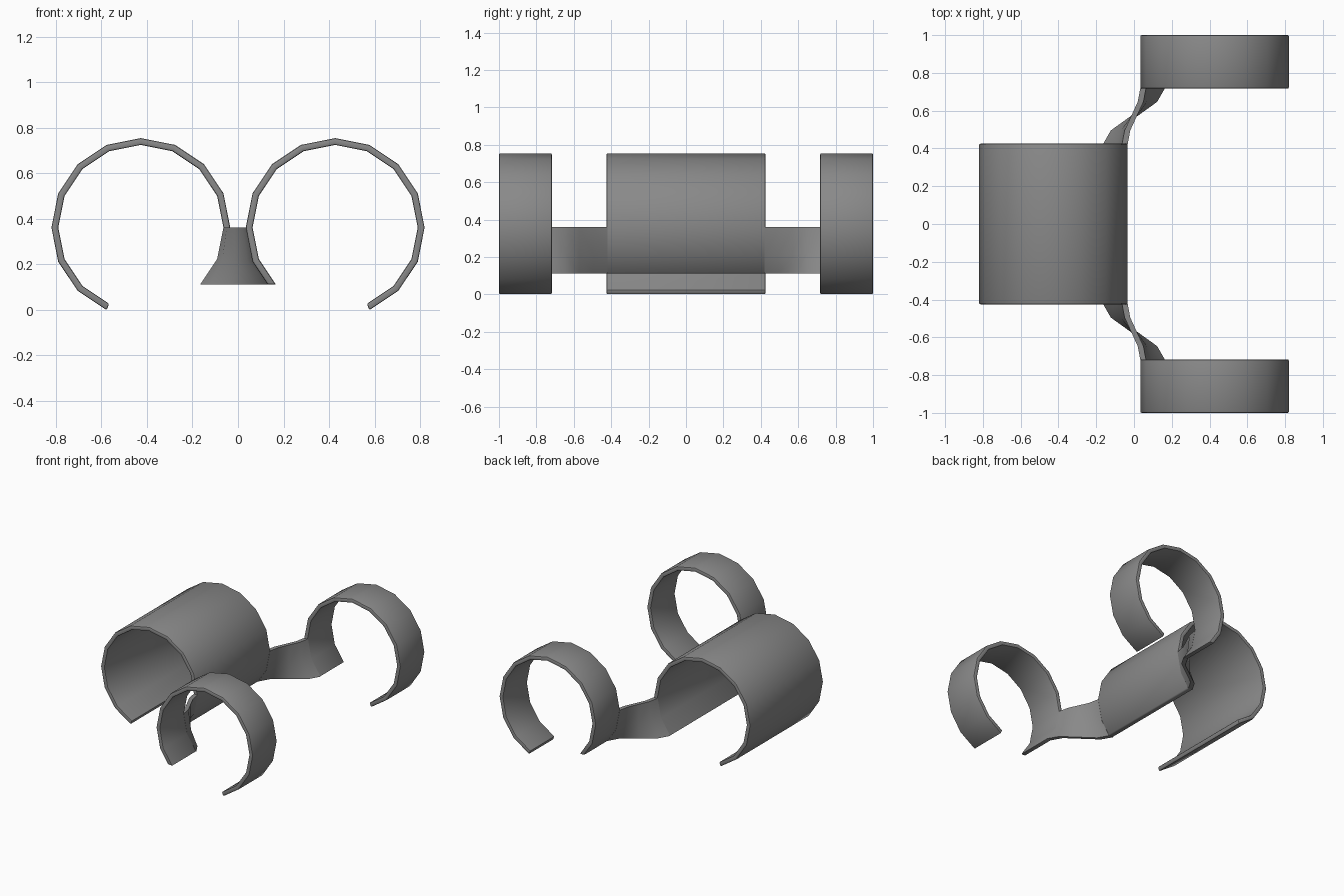
import bpy, math

if "Cube" in bpy.data.objects:
    bpy.data.objects.remove(bpy.data.objects["Cube"])

CX, CZ = 0.427, 0.361      # ring centre (mirrored left / right)
R_OUT, R_IN = 0.393, 0.363
CUT = 0.111                # flat lower edge of the inner wall
STEP = math.pi / 8         # 16-sided rings

# Dark grey plastic
GREY = bpy.data.materials.new("dark_grey")
GREY.diffuse_color = (0.25, 0.25, 0.25, 1)
GREY.use_nodes = True
GREY.node_tree.nodes["Principled BSDF"].inputs["Base Color"].default_value = GREY.diffuse_color


def arc(r):
    """Ring section from the flat inner lip over the top to the free end."""
    pts = [(r * math.cos(i * STEP), CZ + r * math.sin(i * STEP)) for i in range(-2, 12)]
    (x0, z0), (x1, z1) = pts[0], pts[1]
    t = (CUT - z0) / (z1 - z0)
    pts[0] = (x0 + t * (x1 - x0), CUT)
    return pts


OUTER, INNER = arc(R_OUT), arc(R_IN)


def sweep(name, sections, bevel=0.0):
    """Solid band from equal sections; each section is (side A points, side B points)."""
    loops = [a + b[::-1] for a, b in sections]
    m, n = len(loops[0]), len(sections[0][0])
    verts = [p for loop in loops for p in loop]
    faces = []
    for k in range(len(loops) - 1):
        for i in range(m):
            j = (i + 1) % m
            faces.append((k * m + i, k * m + j, (k + 1) * m + j, (k + 1) * m + i))
    last = (len(loops) - 1) * m
    for i in range(n - 1):
        q = (i, i + 1, m - 2 - i, m - 1 - i)
        faces.append(q[::-1])
        faces.append(tuple(last + v for v in q))
    me = bpy.data.meshes.new(name)
    me.from_pydata(verts, [], faces)
    me.materials.append(GREY)
    ob = bpy.data.objects.new(name, me)
    bpy.context.collection.objects.link(ob)
    bpy.ops.object.select_all(action='DESELECT')
    ob.select_set(True)
    bpy.context.view_layer.objects.active = ob
    # consistent outward normals
    bpy.ops.object.mode_set(mode='EDIT')
    bpy.ops.mesh.select_all(action='SELECT')
    bpy.ops.mesh.normals_make_consistent(inside=False)
    bpy.ops.object.mode_set(mode='OBJECT')
    if bevel:
        mod = ob.modifiers.new("soft_edges", 'BEVEL')
        mod.width = bevel
        mod.segments = 2
        mod.limit_method = 'ANGLE'
        mod.angle_limit = math.radians(40)
        bpy.ops.object.modifier_apply(modifier=mod.name)
    bpy.ops.object.shade_smooth_by_angle(angle=math.radians(35))
    return ob


def clip(name, side, y0, y1):
    """Open ring; side -1 sits left, +1 sits right (mirrored)."""
    def place(pts, y):
        return [(-side * (x - CX), y, z) for x, z in pts]
    sweep(name, [(place(OUTER, y), place(INNER, y)) for y in (y0, y1)], 0.007)


def bridge(name, s):
    """S-shaped web easing from the left ring wall to the right ring wall."""
    y0, y1 = 0.42, 0.722
    wall_out = [(x - CX, z) for x, z in OUTER[:3]]
    wall_in = [(x - CX, z) for x, z in INNER[:3]]
    sections = []
    for k in range(5):
        t = k / 4
        w = (1 - math.cos(math.pi * t)) / 2
        y = s * (y0 + t * (y1 - y0))

        def blend(a, b):
            return [((1 - w) * p[0] - w * q[0], y, (1 - w) * p[1] + w * q[1])
                    for p, q in zip(a, b)]
        sections.append((blend(wall_out, wall_in), blend(wall_in, wall_out)))
    sweep(name, sections)


# Wide centre ring, two narrow end rings, two connecting webs
clip("wide_clip", -1, -0.425, 0.425)
for label, s in (("front", -1), ("back", 1)):
    clip(label + "_clip", 1, min(s * 0.717, s), max(s * 0.717, s))
    bridge(label + "_bridge", s)
